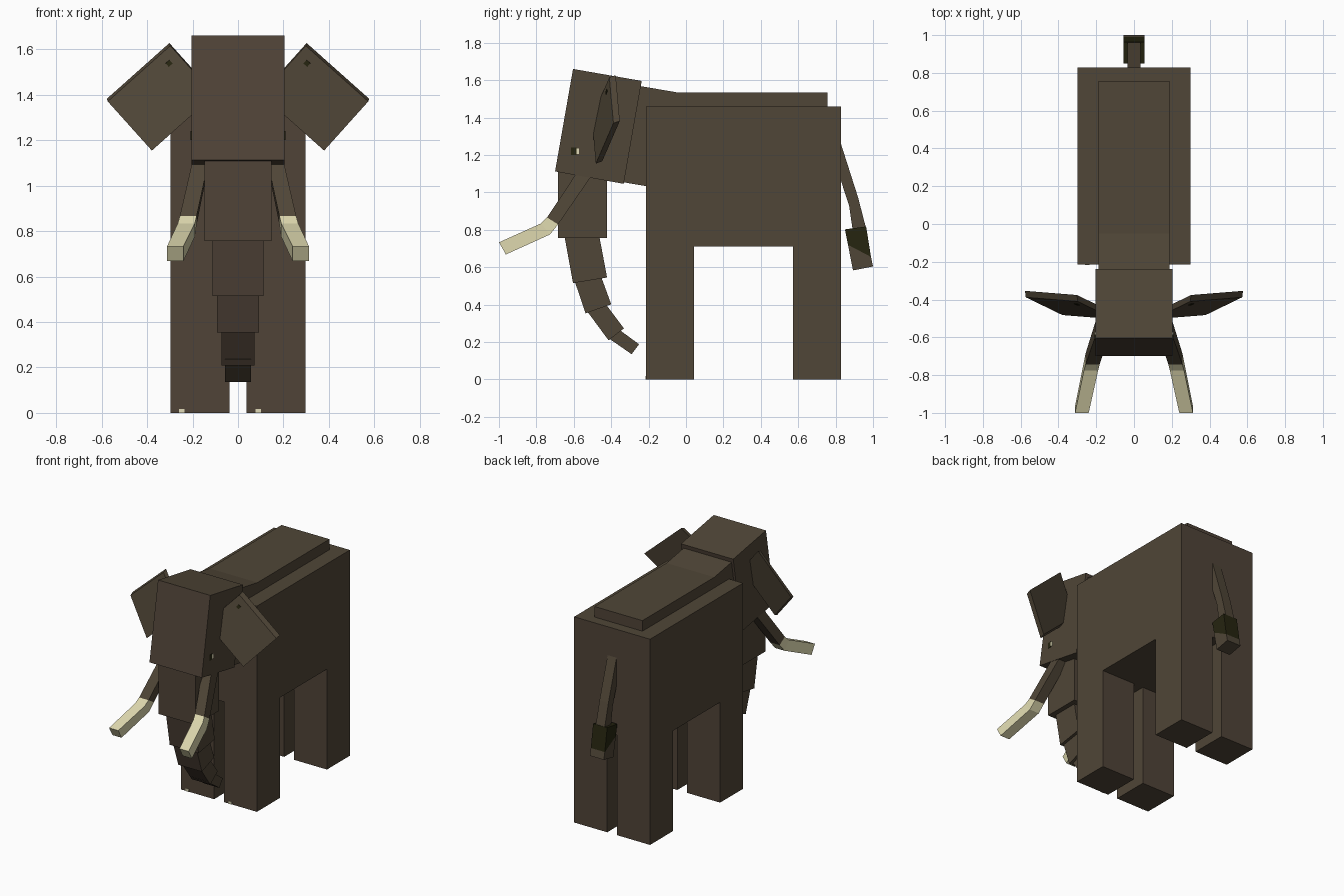
import bpy, bmesh
from mathutils import Vector

cube = bpy.data.objects.get("Cube")
if cube:
    bpy.data.objects.remove(cube, do_unlink=True)


def material(name, rgb):
    m = bpy.data.materials.new(name)
    m.use_nodes = True
    m.diffuse_color = (*rgb, 1)
    bsdf = next(n for n in m.node_tree.nodes if n.type == 'BSDF_PRINCIPLED')
    bsdf.inputs["Base Color"].default_value = (*rgb, 1)
    bsdf.inputs["Roughness"].default_value = 0.9
    return m


HIDE = material("hide_brown", (0.080, 0.061, 0.038))
WARM = material("warm_brown", (0.079, 0.056, 0.039))
IVORY = material("ivory", (0.72, 0.68, 0.42))
TUFT = material("dark_olive", (0.019, 0.018, 0.005))
CREAM = material("cream", (0.75, 0.71, 0.48))


def ring(x0, x1, front, back):
    """Four-sided section: x range plus a front and a back (y, z) point."""
    return [Vector((x, y, z)) for x, (y, z) in
            ((x0, front), (x1, front), (x1, back), (x0, back))]


def loft(name, rings, mats, warm=False):
    """Join sections into a closed solid; one material per span if several."""
    bm = bmesh.new()
    vs = [[bm.verts.new(p) for p in r] for r in rings]
    last = len(mats) - 1
    bm.faces.new(vs[0])
    bm.faces.new(vs[-1]).material_index = last
    for i, (a, b) in enumerate(zip(vs, vs[1:])):
        for k in range(4):
            n = (k + 1) % 4
            bm.faces.new((a[k], a[n], b[n], b[k])).material_index = min(i, last)
    bmesh.ops.recalc_face_normals(bm, faces=bm.faces)
    if warm:  # front and rear faces are slightly redder
        mats = mats + [WARM]
        for f in bm.faces:
            if abs(f.normal.y) > 0.7:
                f.material_index = len(mats) - 1
    me = bpy.data.meshes.new(name)
    bm.to_mesh(me)
    bm.free()
    for m in mats:
        me.materials.append(m)
    ob = bpy.data.objects.new(name, me)
    bpy.context.scene.collection.objects.link(ob)
    return ob


def box(name, x, y, z, mat, warm=False):
    return loft(name, [ring(*x, (y[0], h), (y[1], h)) for h in z], [mat], warm)


def pair(name, rings, mats):
    """Build a part on the left side and its mirror on the right."""
    loft("left_" + name, rings, mats)
    loft("right_" + name,
         [[Vector((-p.x, p.y, p.z)) for p in r] for r in rings], mats)


# Body, back ridge and legs
box("body", (-0.298, 0.298), (-0.214, 0.829), (0.712, 1.46), HIDE, True)
box("back_ridge", (-0.188, 0.188), (-0.15, 0.757), (1.44, 1.535), HIDE, True)
for side, s in (("left", 1), ("right", -1)):
    xs = sorted((s * 0.038, s * 0.298))
    box(side + "_front_leg", xs, (-0.214, 0.043), (0, 0.712), HIDE, True)
    box(side + "_rear_leg", xs, (0.572, 0.829), (0, 0.712), HIDE, True)

# Neck and head, both tilted
loft("neck", [ring(-0.188, 0.188, (-0.26, 1.571), (0.02, 1.523)),
              ring(-0.188, 0.188, (-0.345, 1.056), (-0.065, 1.008))], [HIDE], True)
loft("head", [ring(-0.205, 0.205, (-0.604, 1.66), (-0.237, 1.596)),
              ring(-0.205, 0.205, (-0.70, 1.112), (-0.333, 1.046))], [HIDE], True)

# Trunk: half width, then top front/back and bottom front/back points
trunk = [
    (0.147, (-0.684, 1.109), (-0.422, 1.07), (-0.684, 0.756), (-0.422, 0.756)),
    (0.113, (-0.654, 0.79), (-0.470, 0.80), (-0.604, 0.515), (-0.422, 0.545)),
    (0.093, (-0.600, 0.54), (-0.465, 0.58), (-0.537, 0.353), (-0.400, 0.402)),
    (0.073, (-0.540, 0.38), (-0.450, 0.43), (-0.414, 0.209), (-0.332, 0.273)),
    (0.057, (-0.435, 0.235), (-0.390, 0.29), (-0.291, 0.135), (-0.251, 0.188)),
]
for i, (w, tf, tb, bf, bk) in enumerate(trunk):
    loft(f"trunk_segment_{i + 1}", [ring(-w, w, tf, tb), ring(-w, w, bf, bk)],
         [HIDE], True)

# Tusks: hide-coloured root bending into ivory
pair("tusk", [ring(0.118, 0.188, (-0.547, 1.161), (-0.466, 1.145)),
              ring(0.182, 0.256, (-0.743, 0.866), (-0.684, 0.829)),
              ring(0.190, 0.265, (-0.775, 0.834), (-0.727, 0.775)),
              ring(0.240, 0.312, (-1.0, 0.733), (-0.963, 0.668))],
     [HIDE, IVORY, IVORY])

# Ears: tilted square slabs with a small dark spot near the upper corner
top = Vector((0.298, -0.41, 1.615))
across = Vector((0.275, 0.022, -0.245))
down = Vector((-0.194, -0.094, -0.216))
thick = Vector((0.004, 0.034, 0.012))


def ear_patch(a0, a1, b0, b1, shift):
    return [top + across * a + down * b + shift
            for a, b in ((a0, b0), (a1, b0), (a1, b1), (a0, b1))]


pair("ear", [ear_patch(0, 1, 0, 1, Vector()), ear_patch(0, 1, 0, 1, thick)], [HIDE])
pair("ear_spot", [ear_patch(0.12, 0.18, 0.15, 0.22, -thick * 0.1),
                  ear_patch(0.12, 0.18, 0.15, 0.22, thick * 0.1)], [TUFT])

# Eyes: dark plate with a cream corner
for side, s in (("left", 1), ("right", -1)):
    xs = sorted((s * 0.202, s * 0.208))
    box(side + "_eye", xs, (-0.614, -0.586), (1.20, 1.24), TUFT)
    box(side + "_eye_white", xs, (-0.586, -0.573), (1.205, 1.235), CREAM)

# Small toenail marks
for name, x in (("right_toenail", -0.247), ("left_toenail", 0.09)):
    box(name, (x - 0.012, x + 0.012), (-0.217, -0.21), (0, 0.018), CREAM)

# Tail and its tuft
loft("tail", [ring(-0.035, 0.035, (0.75, 1.30), (0.80, 1.349)),
              ring(-0.035, 0.035, (0.872, 0.93), (0.92, 0.973)),
              ring(-0.035, 0.035, (0.893, 0.786), (0.963, 0.807))], [HIDE])
loft("tail_tuft", [ring(-0.055, 0.055, (0.85, 0.802), (0.963, 0.818)),
                   ring(-0.055, 0.055, (0.866, 0.72), (0.989, 0.655)),
                   ring(-0.055, 0.055, (0.893, 0.583), (1.0, 0.604))],
     [TUFT, HIDE])
